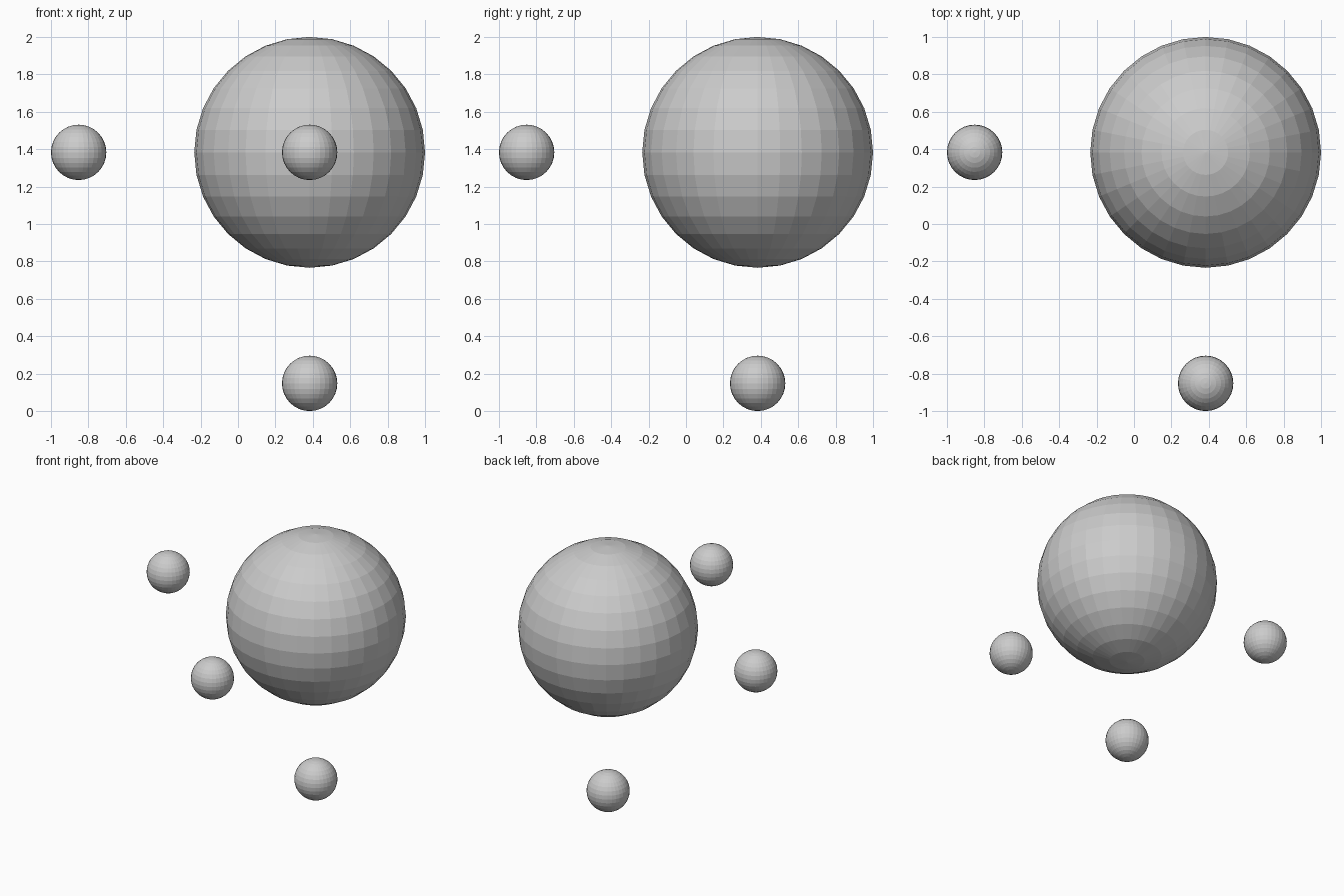
import bpy

# Remove the default cube
cube = bpy.data.objects.get("Cube")
if cube:
    bpy.data.objects.remove(cube, do_unlink=True)

# Single matte grey
GREY = (0.6, 0.6, 0.6, 1.0)
grey = bpy.data.materials.new("plain grey")
grey.use_nodes = True
grey.diffuse_color = GREY
shader = grey.node_tree.nodes["Principled BSDF"]
shader.inputs["Base Color"].default_value = GREY
shader.inputs["Roughness"].default_value = 0.8


def add_ball(name, centre, radius):
    """Flat-faced sphere with its poles along z."""
    bpy.ops.mesh.primitive_uv_sphere_add(
        segments=32, ring_count=16, radius=radius, location=centre)
    ball = bpy.context.object
    ball.name = ball.data.name = name
    ball.data.materials.append(grey)
    bpy.ops.object.shade_flat()
    return ball


BIG = 0.617
SMALL = 0.148
near = 1 - BIG        # large ball's centre on each axis
far = SMALL - 1       # small ball's centre on its own axis
lift = 1              # raises the group to stand on the ground

# Large ball
add_ball("large_ball", (near, near, near + lift), BIG)

# One small ball out along each negative axis
for axis, name in enumerate(("right_ball", "front_ball", "lower_ball")):
    centre = [near, near, near]
    centre[axis] = far
    centre[2] += lift
    add_ball(name, centre, SMALL)
